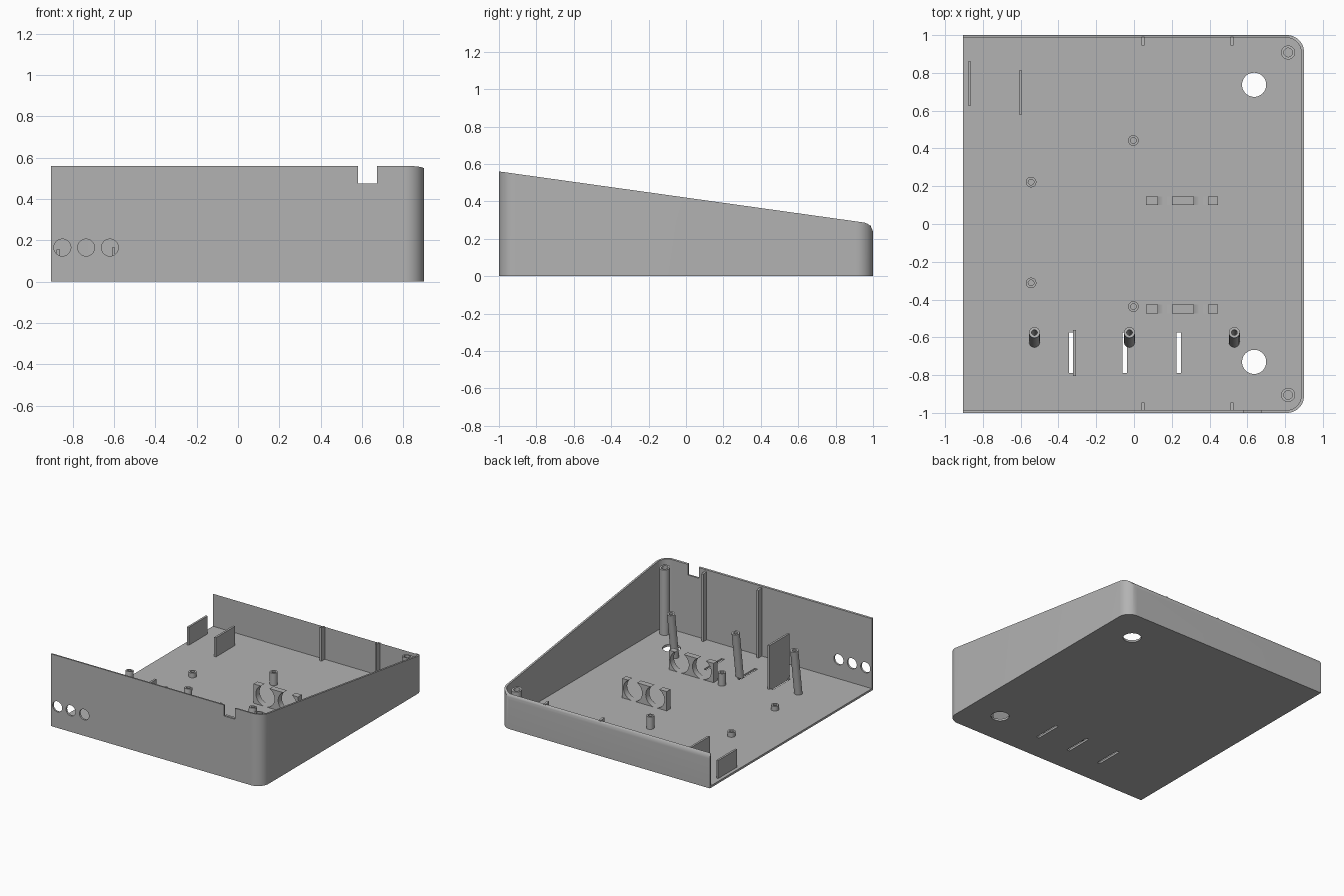
import bpy, bmesh, math
from mathutils import Matrix

if "Cube" in bpy.data.objects:
    bpy.data.objects.remove(bpy.data.objects["Cube"])

grey = bpy.data.materials.new("plain grey")
grey.diffuse_color = (0.45, 0.45, 0.45, 1)
grey.use_nodes = True
grey.node_tree.nodes["Principled BSDF"].inputs["Base Color"].default_value = grey.diffuse_color

FLOOR, WALL = 0.016, 0.015
X0, X1 = -0.905, 0.9


def slope(y):
    """Height of the sloping rim."""
    return 0.56 - 0.14 * (y + 1)


def finish(name, bm):
    bmesh.ops.recalc_face_normals(bm, faces=bm.faces)
    me = bpy.data.meshes.new(name)
    bm.to_mesh(me)
    bm.free()
    me.materials.append(grey)
    ob = bpy.data.objects.new(name, me)
    bpy.context.collection.objects.link(ob)
    return ob


def prism(name, pts, vec):
    """Extrude a closed 3D outline along a vector."""
    bm = bmesh.new()
    f = bm.faces.new([bm.verts.new(p) for p in pts])
    r = bmesh.ops.extrude_face_region(bm, geom=[f])
    bmesh.ops.translate(bm, vec=vec, verts=[v for v in r["geom"] if isinstance(v, bmesh.types.BMVert)])
    return finish(name, bm)


def box(name, x0, x1, y0, y1, z0, z1):
    return prism(name, [(x0, y0, z0), (x1, y0, z0), (x1, y1, z0), (x0, y1, z0)], (0, 0, z1 - z0))


def rod(name, x, y, z, r, length, axis="Z"):
    """Solid cylinder centred on a point."""
    bm = bmesh.new()
    bmesh.ops.create_cone(bm, cap_ends=True, segments=48, radius1=r, radius2=r, depth=length)
    if axis == "Y":
        bmesh.ops.rotate(bm, matrix=Matrix.Rotation(math.pi / 2, 3, "X"), verts=bm.verts)
    bmesh.ops.translate(bm, vec=(x, y, z), verts=bm.verts)
    return finish(name, bm)


def cut(ob, *cutters):
    for c in cutters:
        m = ob.modifiers.new("cut", "BOOLEAN")
        m.operation, m.solver, m.object = "DIFFERENCE", "EXACT", c
        bpy.context.view_layer.objects.active = ob
        bpy.ops.object.modifier_apply(modifier=m.name)
        bpy.data.objects.remove(c)


def smooth(ob):
    bpy.ops.object.select_all(action="DESELECT")
    ob.select_set(True)
    bpy.context.view_layer.objects.active = ob
    bpy.ops.object.shade_smooth_by_angle(angle=math.radians(30))


def plan(x0, x1, hy, r, z):
    """Plan outline with the two right-hand corners rounded."""
    pts = [(x0, hy, z), (x0, -hy, z)]
    for cy, a0 in ((-hy + r, -90), (hy - r, 0)):
        for i in range(13):
            a = math.radians(a0 + i * 7.5)
            pts.append((x1 - r + r * math.cos(a), cy + r * math.sin(a), z))
    return pts


def tube(name, x, y, r, hole, top, tilt=0.0, follow=False):
    """Hollow post standing on the floor, optionally leaning or cut to the slope."""
    n, z0 = 32, FLOOR - 0.008
    bm = bmesh.new()
    rings = []
    for rad, z in ((r, z0), (r, top), (hole, top), (hole, FLOOR + 0.001)):
        ring = []
        for i in range(n):
            a = 2 * math.pi * i / n
            vx, vy = x + rad * math.cos(a), y + rad * math.sin(a)
            vz = slope(vy) - 0.02 if follow and z == top else z
            if z == top and tilt:
                vz -= math.tan(tilt) * (vy - y)
            ring.append(bm.verts.new((vx, vy + math.tan(tilt) * (vz - FLOOR), vz)))
        rings.append(ring)
    for a, b in zip(rings, rings[1:]):
        for i in range(n):
            j = (i + 1) % n
            bm.faces.new((a[i], a[j], b[j], b[i]))
    bm.faces.new(rings[0])
    bm.faces.new(rings[-1])
    smooth(finish(name, bm))


# Case: rounded tray, open on the left, with a sloping rim
case = prism("case", plan(X0, X1, 1, 0.09, 0), (0, 0, 0.7))
cavity = prism("cavity", plan(X0 - 0.1, X1 - WALL, 1 - WALL, 0.09 - WALL, FLOOR), (0, 0, 1))
rim = [(-1.5, -1.2, slope(-1.2))]
for i in range(9):
    a = math.radians(82 * (1 - i / 8))
    rim.append((-1.5, 0.94 + 0.06 * math.cos(a), 0.228 + 0.06 * math.sin(a)))
rim += [(-1.5, 1.2, 0.228), (-1.5, 1.2, 1.2), (-1.5, -1.2, 1.2)]
cut(case, cavity, prism("rim_cutter", rim, (3, 0, 0)))

# Openings: front notch, cable holes, floor slots and round floor holes
cut(case, box("notch", 0.58, 0.673, -1.1, -0.9, 0.475, 0.8))
for x in (-0.85, -0.735, -0.62):
    cut(case, rod("cable_hole", x, -1, 0.165, 0.041, 0.2, "Y"))
for x in (-0.333, -0.049, 0.236):
    cut(case, box("slot", x - 0.012, x + 0.012, -0.79, -0.575, -0.1, 0.1))
for y in (0.737, -0.73):
    cut(case, rod("floor_hole", 0.636, y, 0, 0.064, 0.2))
smooth(case)

# Upright ribs on the front and back walls
for x in (0.047, 0.52):
    for side in (-1, 1):
        ya, yb = sorted((side * 0.945, side * 0.99))
        drop = 0.012
        prism("wall_rib", [(x - 0.008, ya, FLOOR - 0.008), (x - 0.008, yb, FLOOR - 0.008),
                           (x - 0.008, yb, slope(yb) - drop), (x - 0.008, ya, slope(ya) - drop)],
              (0.016, 0, 0))

# Corner screw posts
for y in (0.908, -0.905):
    tube("corner_post", 0.816, y, 0.037, 0.023, slope(y), follow=True)

# Short and tall board standoffs
for x, y, top in ((-0.545, 0.222, 0.052), (-0.545, -0.312, 0.052), (-0.003, 0.442, 0.112), (-0.003, -0.437, 0.112)):
    tube("standoff", x, y, 0.028, 0.015, top)

# Leaning posts set square to the slope
for x in (-0.527, -0.024, 0.531):
    tube("leaning_post", x, -0.624, 0.029, 0.015, 0.37, tilt=math.atan(0.14))

# Double cell cradles
for y in (0.123, -0.45):
    cradle = box("cell_cradle", 0.063, 0.445, y - 0.023, y + 0.023, FLOOR - 0.008, 0.166)
    for x in (0.1635, 0.3545):
        cut(cradle, rod("cell", x, y, 0.095, 0.08, 0.2, "Y"))
    smooth(cradle)

# Divider plates
for x, y0, y1, top in ((-0.87, 0.628, 0.86, 0.155), (-0.602, 0.58, 0.812, 0.165), (-0.315, -0.805, -0.56, 0.355)):
    box("divider_plate", x - 0.008, x + 0.008, y0, y1, FLOOR - 0.008, top)
